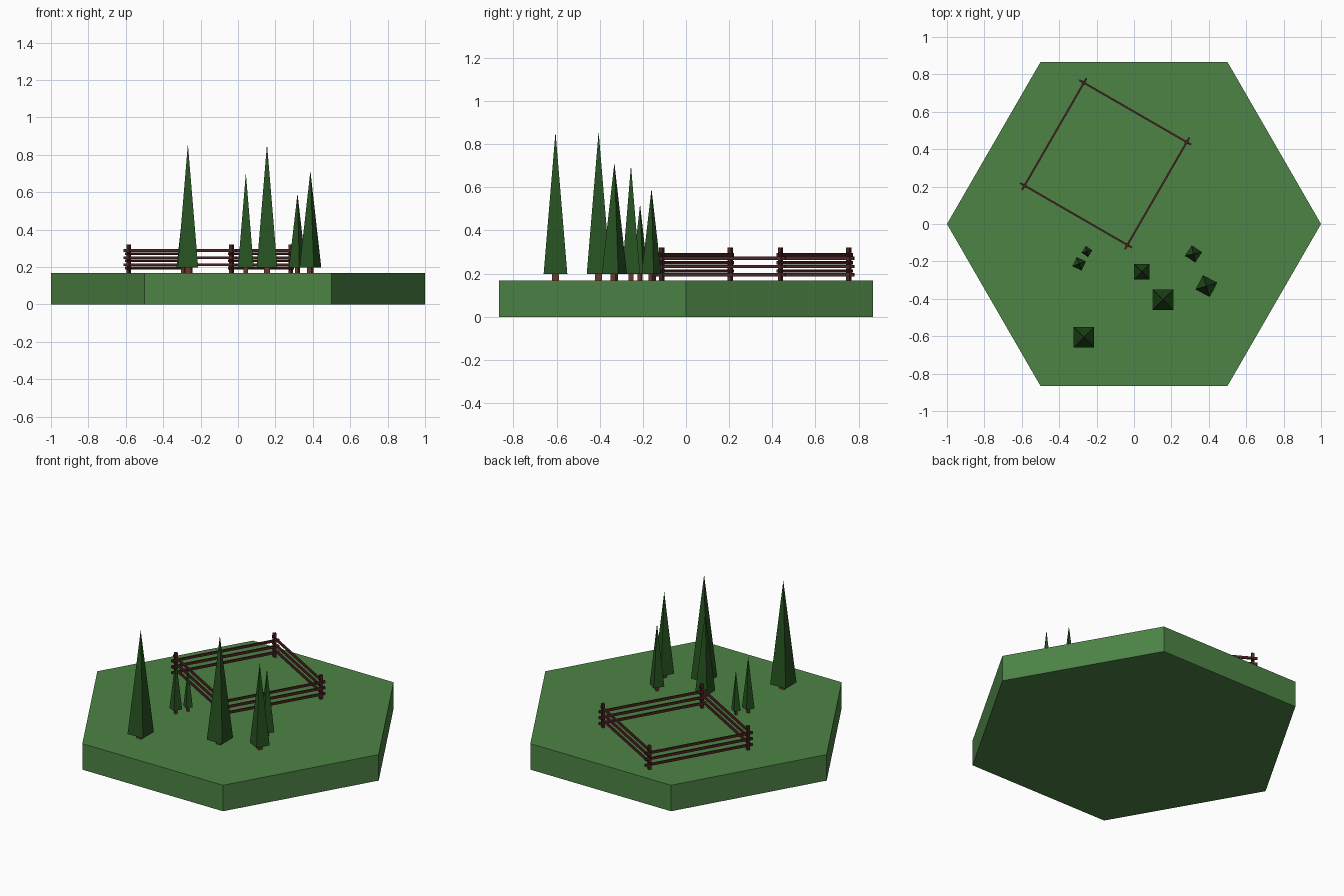
import bpy
from math import radians, sqrt, pi
from mathutils import Vector

if "Cube" in bpy.data.objects:
    bpy.data.objects.remove(bpy.data.objects["Cube"])

GROUND = 0.167


def material(name, rgb):
    m = bpy.data.materials.new(name)
    m.diffuse_color = (*rgb, 1)
    m.use_nodes = True
    m.node_tree.nodes["Principled BSDF"].inputs["Base Color"].default_value = m.diffuse_color
    return m


GRASS = material("grass", (0.075, 0.23, 0.06))
LEAF = material("needles", (0.02, 0.085, 0.015))
BARK = material("bark", (0.15, 0.04, 0.025))
WOOD = material("fence_wood", (0.075, 0.02, 0.018))


def finish(name, mat):
    ob = bpy.context.object
    ob.name = name
    ob.data.materials.append(mat)
    return ob


def box(name, loc, size, angle, mat):
    bpy.ops.mesh.primitive_cube_add(size=1, location=loc, rotation=(0, 0, angle))
    bpy.context.object.scale = size
    return finish(name, mat)


# hexagonal ground tile, corners on the x axis
bpy.ops.mesh.primitive_cylinder_add(vertices=6, radius=1, depth=GROUND,
                                    location=(0, 0, GROUND / 2), rotation=(0, 0, pi / 6))
finish("ground_tile", GRASS)

# trees: square pyramid crown on a short trunk (x, y, half width, turn in degrees)
trees = [(-0.268, -0.605, 0.055, 0), (0.155, -0.405, 0.055, 0), (0.042, -0.255, 0.042, 0),
         (0.387, -0.332, 0.043, -28), (0.318, -0.16, 0.033, -33),
         (-0.293, -0.213, 0.027, -25), (-0.252, -0.147, 0.021, -33)]
for i, (x, y, half, turn) in enumerate(trees):
    height = half * 12
    base = 0.198
    bpy.ops.mesh.primitive_cone_add(vertices=4, radius1=half * sqrt(2), radius2=0, depth=height,
                                    location=(x, y, base + height / 2),
                                    rotation=(0, 0, radians(turn + 45)))
    finish(f"tree_crown_{i}", LEAF)
    w = half * 0.6
    box(f"tree_trunk_{i}", (x, y, (GROUND + base) / 2), (w, w, base - GROUND + 0.004),
        radians(turn), BARK)

# square paddock fence: posts at the corners, rails crossing at staggered heights
corners = [Vector(c) for c in ((-0.585, 0.205), (-0.035, -0.112), (0.282, 0.438), (-0.268, 0.755))]
for i, a in enumerate(corners):
    b = corners[(i + 1) % 4]
    d = b - a
    angle = -radians(30) if i % 2 == 0 else radians(60)
    box(f"fence_post_{i}", (a.x, a.y, (GROUND + 0.32) / 2), (0.018, 0.018, 0.32 - GROUND),
        -radians(30), WOOD)
    mid = (a + b) / 2
    for j in range(3):
        z = (0.288 if i % 2 == 0 else 0.271) - 0.038 * j
        box(f"fence_rail_{i}_{j}", (mid.x, mid.y, z), (d.length + 0.055, 0.01, 0.015), angle, WOOD)
